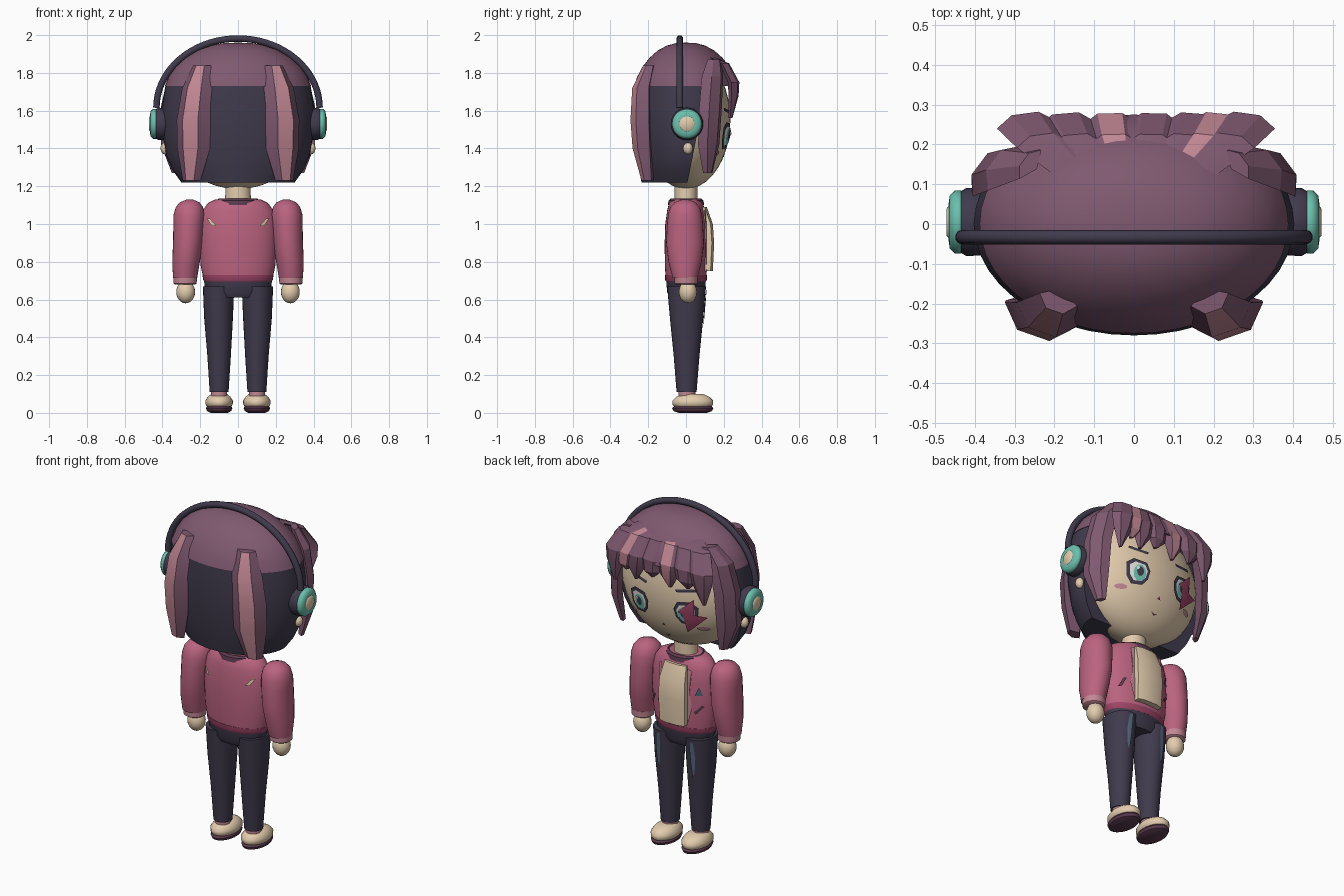
import bpy, bmesh, math
from mathutils import Vector

if "Cube" in bpy.data.objects:
    bpy.data.objects.remove(bpy.data.objects["Cube"])


def colour(name, *srgb):
    m = bpy.data.materials.new(name)
    m.diffuse_color = [((c + .055) / 1.055) ** 2.4 for c in srgb] + [1]
    m.use_nodes = True
    m.node_tree.nodes["Principled BSDF"].inputs["Base Color"].default_value = m.diffuse_color
    return m


HAIR = colour("mauve_hair", .50, .35, .44)
DARK = colour("dark_navy", .25, .23, .30)
PINK = colour("rose_jacket", .73, .39, .50)
LIGHT = colour("light_pink", .76, .53, .58)
SKIN = colour("cream_skin", .89, .80, .68)
TEAL = colour("teal", .42, .75, .68)
PLUM = colour("plum_sole", .36, .23, .31)
CRIMSON = colour("crimson", .62, .27, .40)
SLATE = colour("slate_blue", .34, .41, .50)
WHITE = colour("soft_white", .90, .90, .88)


def finish(name, bm, mats, angle=40):
    bmesh.ops.recalc_face_normals(bm, faces=bm.faces)
    me = bpy.data.meshes.new(name)
    bm.to_mesh(me)
    bm.free()
    for m in mats:
        me.materials.append(m)
    for p in me.polygons:
        p.use_smooth = True
    me.set_sharp_from_angle(angle=math.radians(angle))
    ob = bpy.data.objects.new(name, me)
    bpy.context.collection.objects.link(ob)
    return ob


def skin_rings(bm, rings):
    """Bridge equal-length point rings and cap both ends; returns side faces by column."""
    vs = [[bm.verts.new(p) for p in r] for r in rings]
    n = len(vs[0])
    cols = [[] for _ in range(n)]
    for a, b in zip(vs, vs[1:]):
        for i in range(n):
            j = (i + 1) % n
            cols[i].append(bm.faces.new((a[i], a[j], b[j], b[i])))
    bm.faces.new(vs[0])
    bm.faces.new(vs[-1])
    return cols


def loft(name, rings, mat, n=28, cut=None, angle=40):
    """Elliptical rings (cx, cy, z, rx, ry)."""
    bm = bmesh.new()
    skin_rings(bm, [[(cx + rx * math.cos(i * math.tau / n), cy + ry * math.sin(i * math.tau / n), z)
                     for i in range(n)] for cx, cy, z, rx, ry in rings])
    if cut:
        g = bm.verts[:] + bm.edges[:] + bm.faces[:]
        res = bmesh.ops.bisect_plane(bm, geom=g, plane_co=cut[0], plane_no=cut[1], clear_outer=True)
        bmesh.ops.holes_fill(bm, edges=[e for e in bm.edges if e.is_boundary])
    return finish(name, bm, [mat], angle)


def ball(name, loc, r, mat, seg=24):
    bm = bmesh.new()
    bmesh.ops.create_uvsphere(bm, u_segments=seg, v_segments=seg // 2, radius=1)
    for v in bm.verts:
        v.co = Vector([l + k * c for l, k, c in zip(loc, r, v.co)])
    return finish(name, bm, [mat])


def lock(name, path, normal, streak=False):
    """Chunky hair strand; path entries are (x, y, z, half width, thickness)."""
    nrm = Vector((*normal, 0)).normalized()
    side = Vector((-nrm.y, nrm.x, 0))
    bm = bmesh.new()
    cols = skin_rings(bm, [[Vector((x, y, z)) + side * w * a + nrm * d * b for a, b in
                            ((-1, 0), (-.45, 1), (.45, 1), (1, 0), (0, -1))]
                           for x, y, z, w, d in path])
    if streak:
        for f in cols[1]:
            f.material_index = 1
    return finish(name, bm, [HAIR, LIGHT], 25)


def plate(name, pts, surf, lift, mat):
    """Thin painted detail laid on a surface y = surf(x, z)."""
    bm = bmesh.new()
    cx, cz = (sum(p[k] for p in pts) / len(pts) for k in (0, 1))
    sgn = 1 if lift > 0 else -1

    def put(x, z):
        return bm.verts.new((x, sgn * surf(x, z) + lift, z))
    outer = [put(*p) for p in pts]
    inner = [put((x + cx) / 2, (z + cz) / 2) for x, z in pts]
    mid = put(cx, cz)
    for i in range(len(pts)):
        j = (i + 1) % len(pts)
        bm.faces.new((outer[i], outer[j], inner[j], inner[i]))
        bm.faces.new((inner[i], inner[j], mid))
    ob = finish(name, bm, [mat])
    if (ob.data.polygons[0].normal.y > 0) != (sgn > 0):
        ob.data.flip_normals()
    return ob


def face_y(x, z):
    return .235 * math.sqrt(max(0, 1 - (x / .385) ** 2 - ((z - 1.55) / .365) ** 2))


def body_y(x, z):
    return .112 * math.sqrt(max(0, 1 - (x / .205) ** 2)) - max(0, z - 1.0) * .1


def oval(cx, cz, rx, rz, n=10):
    return [(cx + rx * math.cos(i * math.tau / n), cz + rz * math.sin(i * math.tau / n)) for i in range(n)]


# Head and hair masses
ball("head", (0, 0, 1.55), (.385, .235, .365), SKIN, 40)
loft("hair_back", [(0, 0, z, a, b) for z, a, b in
                   ((1.22, .30, .235), (1.29, .35, .25), (1.36, .38, .262), (1.48, .40, .275),
                    (1.62, .402, .28), (1.73, .385, .272))], DARK, 44,
     cut=((0, .11, 1.73), (0, 1, -.2)))
loft("hair_cap", [(0, 0, z, a, b) for z, a, b in
                  ((1.73, .388, .275), (1.78, .368, .258), (1.83, .336, .232), (1.88, .283, .193),
                   (1.92, .218, .148), (1.945, .15, .10), (1.957, .08, .055), (1.96, .01, .007))], HAIR, 44)

# Long strands at the back and beside the face
for s in (-1, 1):
    lock("back_strand", [(s * .19, -.19, 1.84, .05, .03), (s * .215, -.225, 1.72, .085, .05),
                         (s * .235, -.228, 1.55, .095, .055), (s * .235, -.222, 1.40, .092, .05),
                         (s * .245, -.20, 1.23, .05, .03)], (s * .35, -1), True)
    lock("side_strand", [(s * .26, .15, 1.87, .045, .02), (s * .325, .14, 1.78, .07, .035),
                         (s * .36, .13, 1.62, .075, .035), (s * .365, .12, 1.42, .07, .03),
                         (s * .33, .115, 1.27, .03, .015)], (s * .8, .6))

# Fringe strands
for x, tip, wide, streak in ((-.27, 1.56, .075, False), (-.17, 1.63, .075, False), (-.06, 1.61, .07, True),
                             (.05, 1.64, .07, False), (.15, 1.60, .075, False), (.21, 1.64, .07, True),
                             (.28, 1.56, .075, False)):
    lock("fringe_strand", [(x * .45, .10, 1.90, .04, .015), (x * .85, .20, 1.85, .065, .025),
                           (x, .25, 1.75, wide, .028), (x * 1.03, .25, 1.68, wide * .8, .025),
                           (x * 1.05, .235, tip, .01, .01)], (x * .5, 1), streak)

# Face details
for s in (-1, 1):
    c = s * .15
    eye = [(-.068, .02), (-.045, .065), (.03, .075), (.07, .045), (.062, -.03), (.03, -.07), (-.03, -.065), (-.058, -.03)]
    for nm, k, lift, mat in (("eye_outline", 1, .008, DARK), ("eye_white", .74, .011, WHITE)):
        plate(nm, [(c + s * x * k, 1.465 + z * k) for x, z in eye], face_y, lift, mat)
    plate("iris", oval(c - s * .005, 1.46, .036, .048), face_y, .014, TEAL)
    plate("pupil", oval(c - s * .005, 1.467, .02, .027), face_y, .017, DARK)
    plate("eye_glint", oval(c + .012, 1.485, .009, .012, 6), face_y, .020, WHITE)
    plate("eyebrow", [(c - s * .06, 1.60), (c + s * .05, 1.615), (c + s * .06, 1.60), (c - s * .05, 1.585)],
          face_y, .006, DARK)
    plate("blush", oval(s * .225, 1.375, .032, .014), face_y, .006, LIGHT)
plate("nose", [(-.012, 1.355), (.012, 1.355), (0, 1.372)], face_y, .006, CRIMSON)
plate("mouth", [(-.022, 1.29), (0, 1.283), (.022, 1.29), (0, 1.275)], face_y, .006, PLUM)
plate("bolt_upper", [(-.205, 1.565), (-.11, 1.475), (-.20, 1.455)], face_y, .022, CRIMSON)
plate("bolt_lower", [(-.14, 1.475), (-.27, 1.46), (-.15, 1.35)], face_y, .024, CRIMSON)

# Headphones and earrings
cu = bpy.data.curves.new("headband", "CURVE")
cu.dimensions = "3D"
cu.bevel_depth, cu.bevel_resolution = .018, 3
cu.use_fill_caps = True
sp = cu.splines.new("POLY")
sp.points.add(36)
for i, p in enumerate(sp.points):
    a = math.pi * i / 36
    p.co = (.432 * math.cos(a), -.033, 1.615 + .367 * math.sin(a), 1)
cu.materials.append(DARK)
bpy.context.collection.objects.link(bpy.data.objects.new("headband", cu))
for s in (-1, 1):
    for nm, prof, mat in (
            ("ear_cushion", ((.36, .07), (.38, .083), (.42, .086), (.44, .075)), DARK),
            ("ear_ring", ((.425, .068), (.435, .079), (.45, .079), (.463, .066), (.466, .045)), TEAL),
            ("ear_disc", ((.45, .040), (.466, .040), (.471, .034)), SKIN)):
        ob = loft(nm, [(0, 0, h, r, r) for h, r in prof], mat, angle=50)
        ob.location = (0, .005, 1.53)
        ob.rotation_euler = (0, s * math.pi / 2, 0)
    ball("earring", (s * .385, .01, 1.40), (.026, .026, .032), SKIN, 12)

# Neck, collar and jacket
loft("neck", [(0, 0, 1.08, .07, .06), (0, 0, 1.22, .065, .06)], SKIN)
loft("collar", [(0, 0, z, r, r * .8) for z, r in ((1.10, .12), (1.125, .115), (1.135, .10), (1.125, .085))], PLUM)
loft("jacket", [(0, 0, z, a, b) for z, a, b in
                ((.72, .185, .108), (.78, .198, .112), (.90, .205, .113), (1.0, .203, .11),
                 (1.07, .188, .10), (1.11, .16, .09), (1.13, .12, .075))], PINK, 36)
loft("jacket_hem", [(0, 0, z, a, b) for z, a, b in ((.695, .178, .105), (.705, .185, .11), (.73, .188, .111))], CRIMSON, 36)

# Shirt panel and jacket markings
bm = bmesh.new()
skin_rings(bm, [[(x * w, y + b, z) for x, b in ((-1, -.05), (-1, 0), (-.5, .012), (.5, .012), (1, 0), (1, -.05))]
                for z, w, y in ((.75, .08, .13), (.90, .085, .137), (1.0, .082, .13), (1.09, .07, .098))])
finish("shirt_panel", bm, [SKIN])
for s in (-1, 1):
    plate("jacket_edge", [(s * .083, 1.08), (s * .105, 1.07), (s * .098, .95), (s * .11, .85), (s * .085, .75)],
          body_y, .008, LIGHT)
    plate("back_mark", [(s * .165, 1.03), (s * .15, 1.03), (s * .115, .99), (s * .14, .99)], body_y, -.009, SKIN)
    plate("chest_stroke", [(s * .13, .875), (s * .145, .875), (s * .17, .82), (s * .155, .82)] if s > 0 else
          [(-.16, .875), (-.17, .865), (-.13, .82), (-.12, .83)], body_y, .008, PLUM)
plate("chest_triangle", [(-.125, .93), (-.165, .93), (-.145, .98)], body_y, .008, SLATE)

# Arms
for s in (-1, 1):
    loft("sleeve", [(s * x, -.005, z, r, b) for x, z, r, b in
                    ((.280, .715, .064, .066), (.275, .80, .073, .088), (.265, .90, .079, .10),
                     (.260, 1.0, .082, .095), (.258, 1.05, .083, .09), (.257, 1.09, .072, .078),
                     (.256, 1.115, .052, .055), (.255, 1.13, .015, .015))], PINK)
    loft("cuff", [(s * .28, 0, z, r, r) for z, r in ((.68, .055), (.685, .061), (.72, .063))], LIGHT)
    ball("hand", (s * .277, .01, .64), (.05, .048, .06), SKIN, 20)

# Trousers
loft("hips", [(0, 0, z, a, b) for z, a, b in ((.61, .14, .085), (.64, .172, .10), (.70, .18, .105))], DARK, 36)
for s in (-1, 1):
    loft("trouser_leg", [(s * x, .003, z, r, b) for x, z, r, b in
                         ((.10, .11, .05, .053), (.10, .30, .062, .068), (.103, .50, .076, .088),
                          (.103, .67, .083, .103))], DARK)

    def leg_y(x, z):
        k = (z - .11) / .56
        return .003 + (.053 + .047 * k) * math.sqrt(max(0, 1 - ((abs(x) - .102) / (.05 + .033 * k)) ** 2))
    plate("faded_patch", [(s * .095, .66), (s * .12, .65), (s * .128, .56), (s * .12, .47), (s * .108, .44),
                          (s * .10, .53)], leg_y, .008, SLATE)

    # Shoes
    loft("ankle_sock", [(s * .10, .005, z, .043, .045) for z in (.08, .12)], LIGHT)
    loft("shoe", [(s * .10, .036, z, a, b) for z, a, b in
                  ((.025, .058, .092), (.045, .072, .108), (.065, .073, .108), (.085, .06, .088),
                   (.10, .042, .055))], SKIN, angle=60)
    loft("sole", [(s * .10, .036, z, a, b) for z, a, b in
                  ((0, .045, .075), (.01, .064, .102), (.025, .07, .109), (.036, .064, .10))], PLUM)
